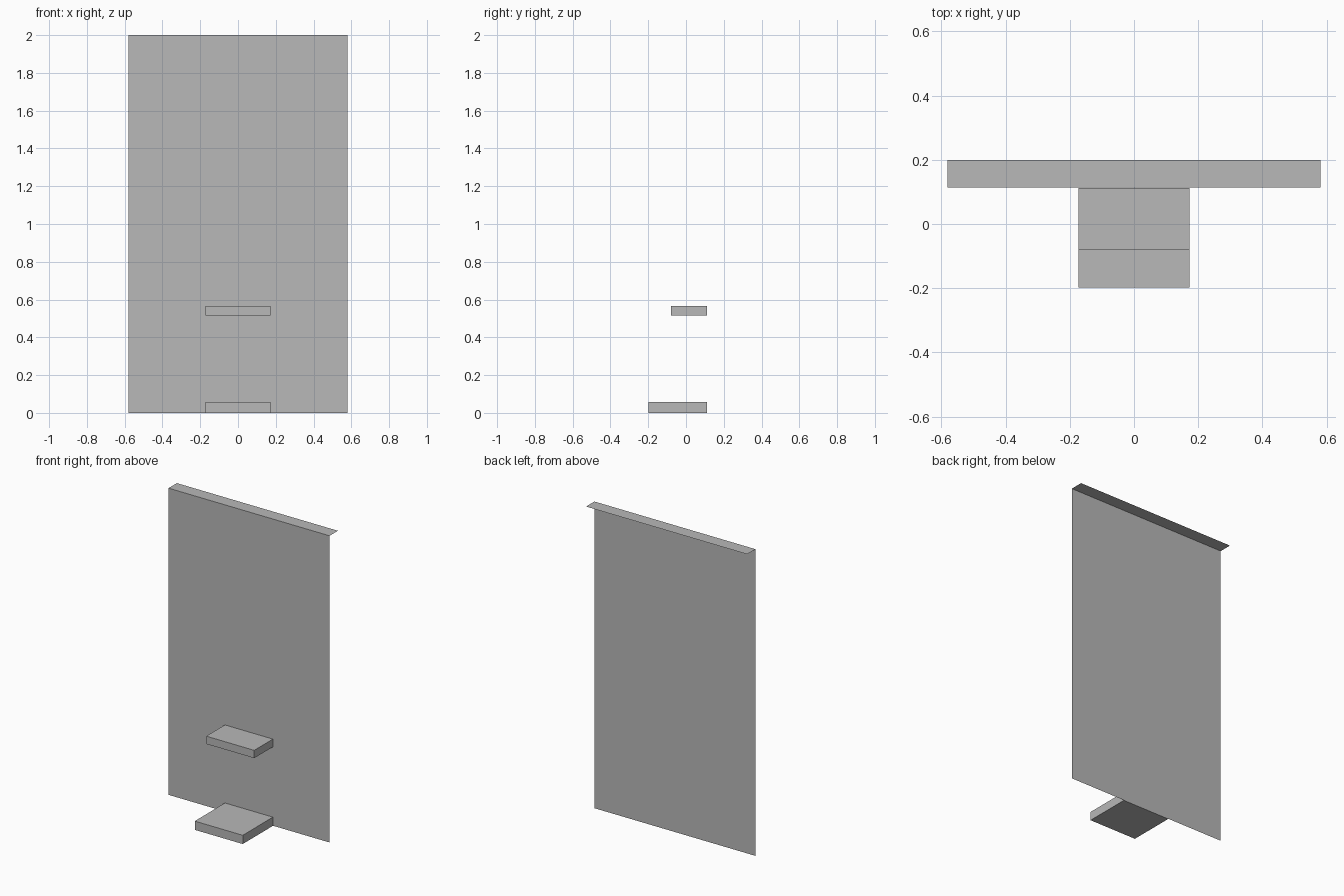
import bpy
import bmesh
from mathutils import Vector

cube = bpy.data.objects.get("Cube")
if cube:
    bpy.data.objects.remove(cube, do_unlink=True)

grey = bpy.data.materials.new("plain grey")
grey.use_nodes = True
colour = (0.48, 0.48, 0.48, 1)
grey.diffuse_color = colour
grey.node_tree.nodes["Principled BSDF"].inputs["Base Color"].default_value = colour


def add_object(name, bm):
    mesh = bpy.data.meshes.new(name)
    bm.to_mesh(mesh)
    bm.free()
    mesh.materials.append(grey)
    obj = bpy.data.objects.new(name, mesh)
    bpy.context.collection.objects.link(obj)
    return obj


def add_box(name, low, high):
    low, high = Vector(low), Vector(high)
    bm = bmesh.new()
    bmesh.ops.create_cube(bm, size=1)
    bmesh.ops.scale(bm, vec=high - low, verts=bm.verts)
    bmesh.ops.translate(bm, vec=(low + high) / 2, verts=bm.verts)
    return add_object(name, bm)


def add_sheet(name, corners):
    bm = bmesh.new()
    bm.faces.new([bm.verts.new(c) for c in corners])
    return add_object(name, bm)


half_width, height = 0.581, 2.0
panel_y, back_y = 0.114, 0.2
ledge_half = 0.173

# Thin upright panel, facing the front
add_sheet("wall_panel", [(-half_width, panel_y, 0), (half_width, panel_y, 0),
                         (half_width, panel_y, height), (-half_width, panel_y, height)])

# Flange folded back along the top edge
add_sheet("top_flange", [(-half_width, panel_y, height), (half_width, panel_y, height),
                         (half_width, back_y, height), (-half_width, back_y, height)])

# Two ledges on the front: a deep one on the floor, a shallow one above
for name, front_y, bottom, top in (("floor_ledge", -0.198, 0, 0.057),
                                   ("upper_ledge", -0.08, 0.515, 0.566)):
    add_box(name, (-ledge_half, front_y, bottom), (ledge_half, panel_y - 0.002, top))
